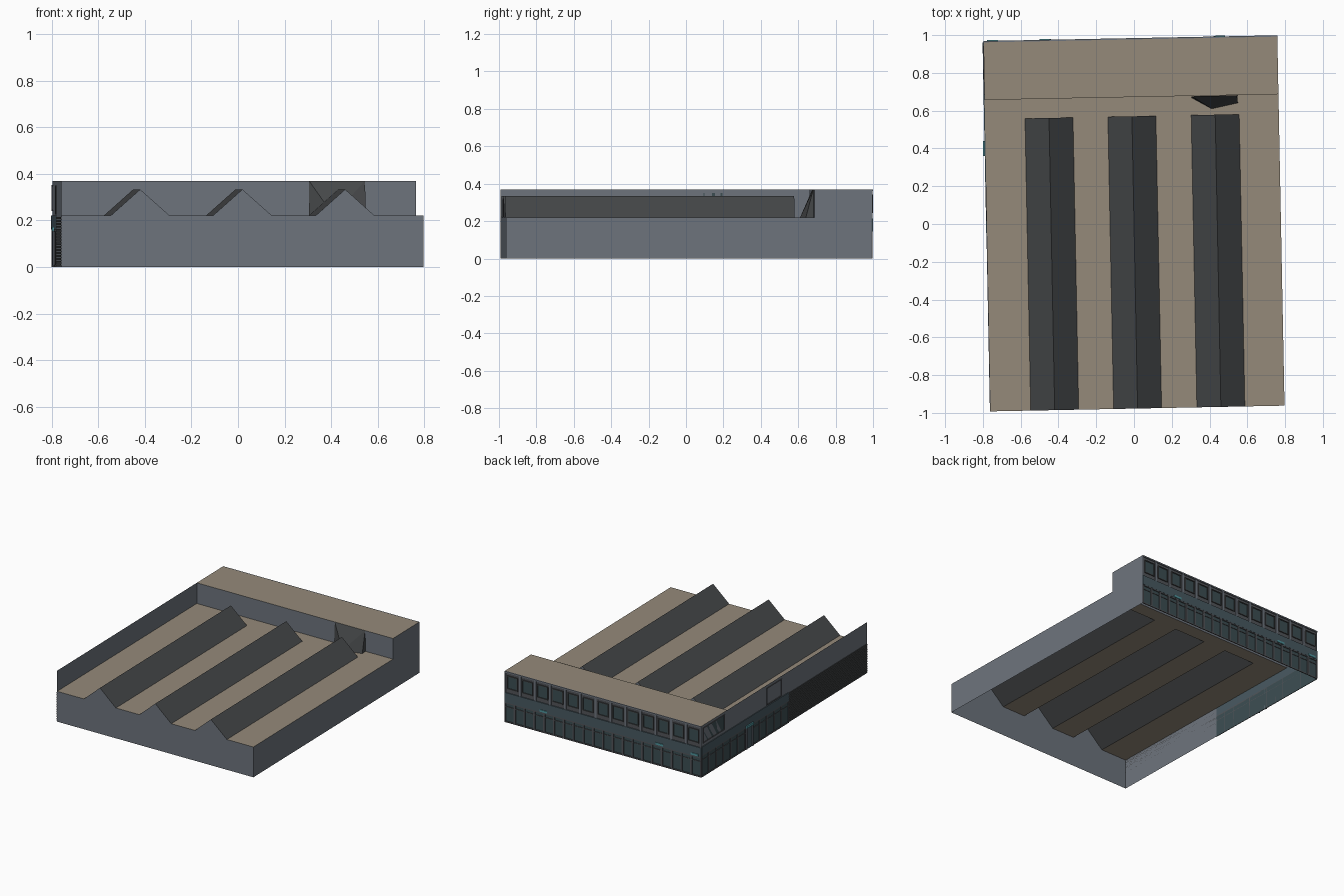
import bpy, bmesh
from math import copysign
from mathutils import Vector, Matrix

if "Cube" in bpy.data.objects:
    bpy.data.objects.remove(bpy.data.objects["Cube"])

# Footprint half sizes; the whole building is turned slightly
W, L = 0.778, 0.977
LOW, TOP, STEP, RIDGE_END = 0.22, 0.37, 0.672, 0.57
TURN = Matrix.Rotation(0.0195, 4, 'Z')


def material(name, rgb):
    m = bpy.data.materials.new(name)
    m.diffuse_color = (*rgb, 1)
    m.use_nodes = True
    m.node_tree.nodes["Principled BSDF"].inputs["Base Color"].default_value = m.diffuse_color
    return m


WALL = material("wall_grey", (0.155, 0.175, 0.205))
ROOF = material("roof_tan", (0.30, 0.255, 0.195))
DARK = material("dark_metal", (0.06, 0.064, 0.067))
FRAME = material("frame_grey", (0.085, 0.09, 0.1))
GLASS = material("glass", (0.045, 0.075, 0.085))
BAND = material("band_blue", (0.065, 0.10, 0.12))
TEAL = material("teal_trim", (0.08, 0.3, 0.34))


def build(name, mat, faces=(), boxes=()):
    """faces: (points, outward direction); boxes: (low corner, high corner)"""
    bm = bmesh.new()
    for lo, hi in boxes:
        lo, hi = Vector(lo), Vector(hi)
        size = hi - lo
        m = Matrix.Translation((lo + hi) / 2) @ Matrix.Diagonal((*[abs(s) for s in size], 1))
        bmesh.ops.create_cube(bm, size=1, matrix=m)
    for pts, out in faces:
        f = bm.faces.new([bm.verts.new(p) for p in pts])
        f.normal_update()
        if f.normal.dot(Vector(out)) < 0:
            f.normal_flip()
    bm.transform(TURN)
    me = bpy.data.meshes.new(name)
    bm.to_mesh(me)
    bm.free()
    me.materials.append(mat)
    ob = bpy.data.objects.new(name, me)
    bpy.context.collection.objects.link(ob)
    return ob


def rect_z(x0, x1, y0, y1, z):
    return ([(x0, y0, z), (x1, y0, z), (x1, y1, z), (x0, y1, z)], (0, 0, 1))


# Facade coordinates: u along the wall, d outward from it
def back(u, d, z):
    return (u, L + d, z)


def left(u, d, z):
    return (-W - d, u, z)


def panel(side, u0, u1, z0, z1, d):
    out = Vector(side(0, 1, 0)) - Vector(side(0, 0, 0))
    return ([side(u0, d, z0), side(u1, d, z0), side(u1, d, z1), side(u0, d, z1)], out)


def bar(side, u0, u1, z0, z1, d0, d1):
    return (side(u0, d0, z0), side(u1, d1, z1))


def glazing(name, side, u0, u1, z0, z1, count, post, rail, depth, transom=None):
    """Pane set back behind a grid of posts and rails"""
    build(name + "_glass", GLASS, [panel(side, u0, u1, z0, z1, 0)])
    step = (u1 - u0) / count
    bars = [bar(side, max(u0, u0 + i * step - post / 2), min(u1, u0 + i * step + post / 2),
                z0, z1, 0, depth) for i in range(count + 1)]
    bars += [bar(side, u0, u1, z0, z0 + rail, 0, depth), bar(side, u0, u1, z1 - rail, z1, 0, depth)]
    if transom:
        bars.append(bar(side, u0, u1, transom, transom + 0.005, 0, depth * 0.7))
    build(name + "_frame", FRAME, boxes=bars)


# Roof: flat strips between three folded ridges, plus the tall block's roof
ridges, half, peak = (-0.439, 0.0, 0.441), 0.127, 0.333
flats, slopes, ends, edge = [], [], [], -W
front_profile = [(-W, -L, 0), (-W, -L, LOW)]
for c in ridges:
    a, b = c - half, c + half
    flats.append(rect_z(edge, a, -L, RIDGE_END, LOW))
    for foot in (a, b):
        slopes.append(([(foot, -L, LOW), (c, -L, peak), (c, RIDGE_END, peak), (foot, RIDGE_END, LOW)],
                       (copysign(1, foot - c), 0, 1)))
    tri = [(a, LOW), (c, peak), (b, LOW)]
    ends.append(([(x, RIDGE_END, z) for x, z in tri], (0, 1, 0)))
    front_profile += [(x, -L, z) for x, z in tri]
    edge = b
flats += [rect_z(edge, W, -L, RIDGE_END, LOW), rect_z(-W, W, RIDGE_END, STEP, LOW)]
build("low_roof", ROOF, flats)
build("roof_ridges", DARK, slopes)
build("ridge_end_walls", WALL, ends)
build("tall_roof", ROOF, [rect_z(-W, W, STEP, L, TOP)])

# Front wall follows the ridge outline; right wall steps up to the tall block
front_profile += [(W, -L, LOW), (W, -L, 0)]
build("front_wall", WALL, [(front_profile, (0, -1, 0))])
side_profile = [(-L, 0), (L, 0), (L, TOP), (STEP, TOP), (STEP, LOW), (-L, LOW)]
build("right_wall", WALL, [([(W, y, z) for y, z in side_profile], (1, 0, 0))])
build("step_wall", WALL, [([(-W, STEP, LOW), (W, STEP, LOW), (W, STEP, TOP), (-W, STEP, TOP)], (0, -1, 0))])

# Left wall: thin parapet above, solid part at the front below
build("left_parapet", WALL, [panel(left, -L, L, LOW, TOP, 0)])
build("left_low_wall", WALL, [panel(left, -L, -0.05, 0, LOW, 0)])

# Wedge-shaped hood on the step wall
p, m, q = (0.318, 0.662, LOW), (0.423, 0.602, LOW), (0.562, 0.63, LOW)
t0, t1 = (0.318, 0.67, TOP), (0.558, 0.67, TOP)
build("roof_hood", DARK, [([p, m, t0], (-1, -1, 0)), ([m, t1, t0], (0, -1, 0)),
                          ([m, q, t1], (0, -1, 0)), ([q, (0.56, STEP, LOW), t1], (1, 0, 0))])

# Back facade: shopfront, projecting band, row of square windows
glazing("back_shopfront", back, -W, W, 0, 0.145, 20, 0.014, 0.008, 0.006, 0.11)
build("back_band", BAND, boxes=[bar(back, -W, W, 0.145, 0.215, 0, 0.007)])
build("back_upper_wall", FRAME, [panel(back, -W, W, 0.215, TOP, 0)])
n, pitch = 13, 2 * W / 13
panes, surround = [], []
for i in range(n):
    u = -W + (i + 0.5) * pitch
    panes.append(panel(back, u - 0.037, u + 0.037, 0.25, 0.335, 0.002))
    surround += [bar(back, u - 0.042, u + 0.042, z, z + 0.006, 0, 0.007) for z in (0.244, 0.335)]
    surround += [bar(back, u + s * 0.0395 - 0.003, u + s * 0.0395 + 0.003, 0.25, 0.335, 0, 0.007)
                 for s in (-1, 1)]
build("back_window_panes", GLASS, panes)
build("back_window_frames", DARK, boxes=surround)
build("back_piers", WALL, boxes=[bar(back, -W + i * pitch - 0.008 * (i > 0), -W + i * pitch + 0.008 * (i < n),
                                     0.215, TOP, 0, 0.005) for i in range(n + 1)])
build("back_cornice", WALL, boxes=[bar(back, -W, W, 0.36, TOP, 0, 0.007)])
build("back_canopies", TEAL, boxes=[bar(back, u - 0.03, u + 0.03, 0.15, 0.165, 0, 0.011)
                                    for u in (0.47, -0.45, -0.73)])

# Left facade: glazed half with band, upper windows, ribbed cladding
glazing("left_shopfront", left, -0.05, L, 0, 0.16, 12, 0.01, 0.008, 0.004, 0.12)
build("left_band", BAND, boxes=[bar(left, -0.05, L, 0.16, LOW, 0, 0.005)])
glazing("left_corner_window", left, STEP + 0.03, L - 0.02, 0.24, 0.352, 1, 0.012, 0.006, 0.004)
glazing("left_upper_window", left, 0.03, 0.21, 0.225, 0.35, 1, 0.012, 0.006, 0.004)
build("left_cladding_ribs", DARK, boxes=[bar(left, -L, -0.05, 0.006 + i * 0.0125, 0.014 + i * 0.0125, 0, 0.004)
                                         for i in range(17)])

# Side entrance with a small canopy
build("entrance_canopy", TEAL, boxes=[bar(left, 0.375, 0.455, 0.155, 0.172, 0, 0.014)])
build("entrance_jambs", WALL, boxes=[bar(left, u, u + 0.01, 0, 0.155, 0, 0.01) for u in (0.375, 0.445)])
build("entrance_door", BAND, boxes=[bar(left, 0.385, 0.445, 0, 0.15, 0, 0.005)])
